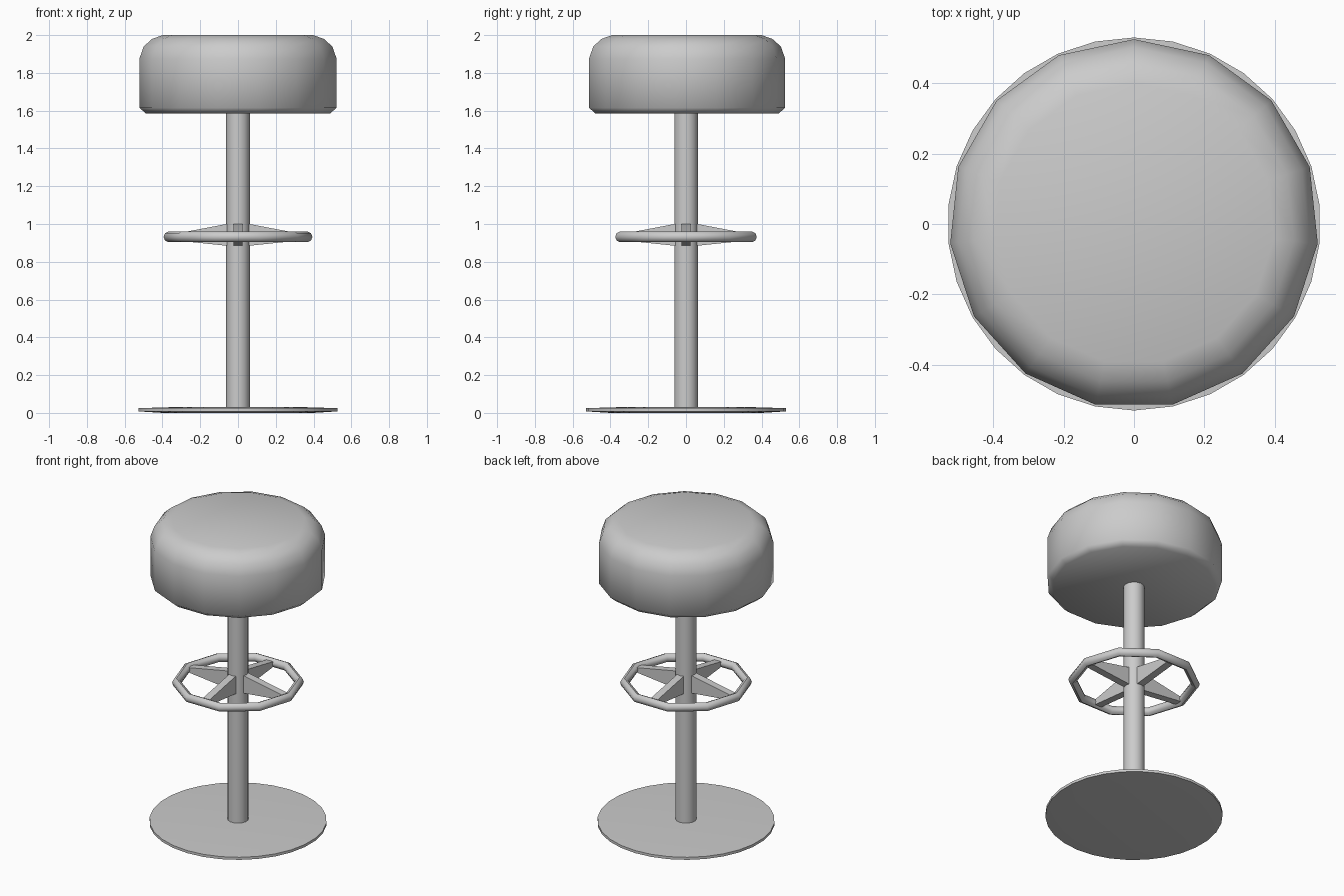
import bpy, bmesh, math

if "Cube" in bpy.data.objects:
    bpy.data.objects.remove(bpy.data.objects["Cube"])


def make_object(name, bm, angle):
    bmesh.ops.recalc_face_normals(bm, faces=bm.faces)
    mesh = bpy.data.meshes.new(name)
    bm.to_mesh(mesh)
    bm.free()
    ob = bpy.data.objects.new(name, mesh)
    bpy.context.collection.objects.link(ob)
    bpy.ops.object.select_all(action='DESELECT')
    ob.select_set(True)
    bpy.context.view_layer.objects.active = ob
    bpy.ops.object.shade_smooth_by_angle(angle=math.radians(angle))
    return ob


def lathe(name, profile, sides, start=90, closed=False, angle=40):
    """Spin (radius, z) points around z; closed makes a ring, open gets caps."""
    bm = bmesh.new()
    rings = []
    for r, z in profile:
        rings.append([bm.verts.new((r * math.cos(a), r * math.sin(a), z))
                      for a in (math.radians(start) + i * math.tau / sides
                                for i in range(sides))])
    pairs = list(zip(rings, rings[1:]))
    if closed:
        pairs.append((rings[-1], rings[0]))
    else:
        bm.faces.new(rings[0])
        bm.faces.new(rings[-1])
    for lo, hi in pairs:
        for i in range(sides):
            j = (i + 1) % sides
            bm.faces.new((lo[i], lo[j], hi[j], hi[i]))
    return make_object(name, bm, angle)


# Cushioned seat
lathe("seat", [(0.49, 1.585), (0.525, 1.615), (0.525, 1.875), (0.502, 1.94),
               (0.457, 1.98), (0.40, 2.0)], 15, angle=60)

# Central post
lathe("post", [(0.063, 0.02), (0.063, 1.6)], 15)

# Round base plate, very slightly domed
lathe("base", [(0.40, 0.0), (0.53, 0.008), (0.53, 0.025), (0.30, 0.032)], 30)

# Foot ring with a rounded section
section = [(0.368 + 0.026 * math.cos(k * math.tau / 8),
            0.932 + 0.028 * math.sin(k * math.tau / 8)) for k in range(8)]
lathe("foot_ring", section, 10, start=0, closed=True, angle=50)

# Four tapered spokes joining the ring to the post
for k in range(4):
    bm = bmesh.new()
    c, s = math.cos(k * math.pi / 2), math.sin(k * math.pi / 2)
    sides = []
    for w in (-0.024, 0.024):
        pts = [(0.04, 0.885), (0.06, 0.885), (0.35, 0.915),
               (0.35, 0.945), (0.06, 1.0), (0.04, 1.0)]
        sides.append([bm.verts.new((x * c - w * s, x * s + w * c, z))
                      for x, z in pts])
    bm.faces.new(sides[0])
    bm.faces.new(sides[1])
    for i in range(6):
        j = (i + 1) % 6
        bm.faces.new((sides[0][i], sides[0][j], sides[1][j], sides[1][i]))
    make_object(f"spoke_{k + 1}", bm, 20)
